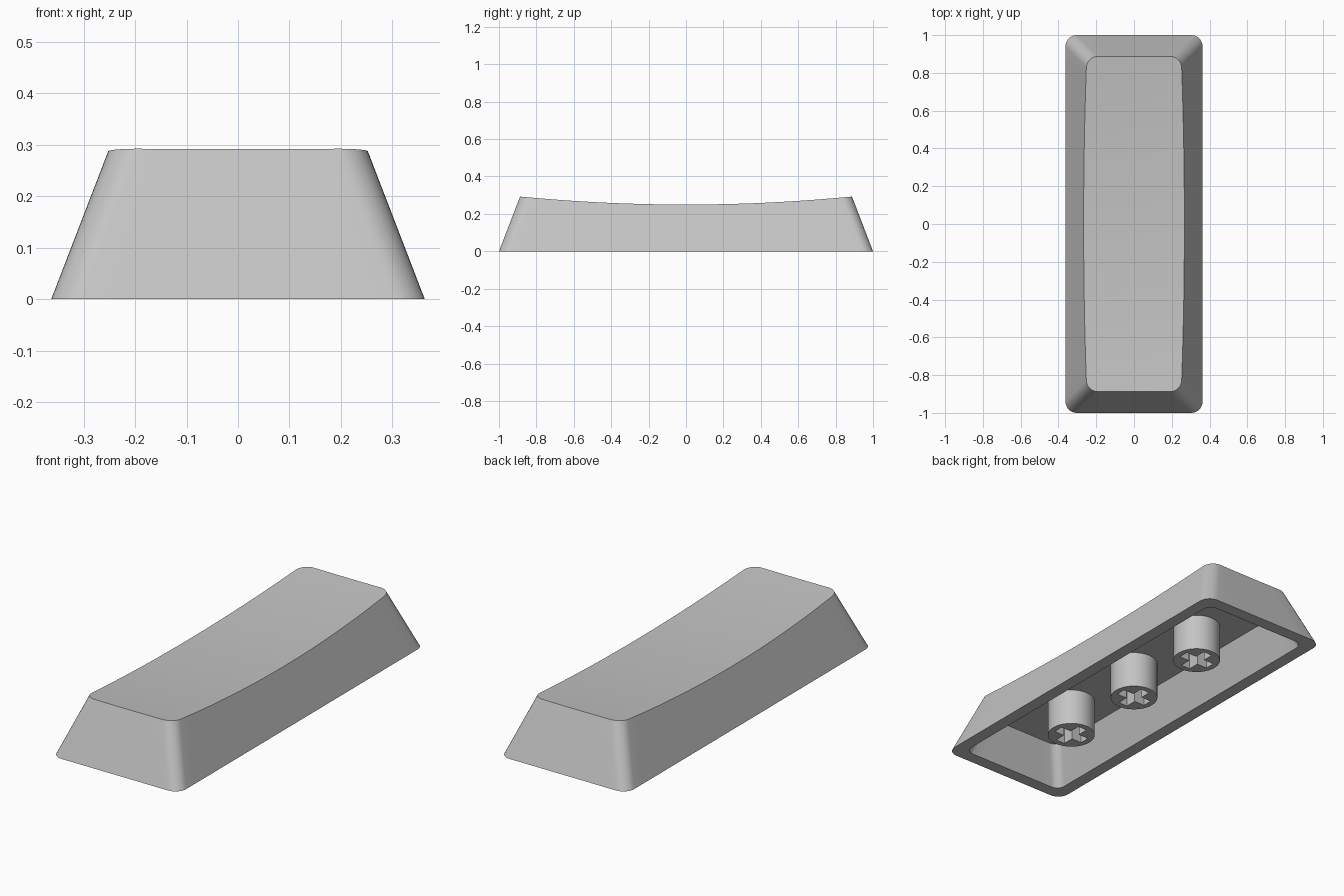
import bpy, bmesh, math

if "Cube" in bpy.data.objects:
    bpy.data.objects.remove(bpy.data.objects["Cube"])

HX, HY, SLOPE, WALL = 0.363, 1.0, 0.385, 0.065
CEILING = 0.19
COLS, ARC, ROWS = 8, 8, 28

grey = bpy.data.materials.new("light_grey")
grey.diffuse_color = (0.55, 0.55, 0.55, 1)
grey.use_nodes = True
grey.node_tree.nodes["Principled BSDF"].inputs["Base Color"].default_value = grey.diffuse_color


def dish(x, y):
    return 0.2485 + 0.043 * (y / 0.887) ** 2 + 0.02 * x * x


def outline_rows(hx, hy, r):
    """Half width and y of each row across a rounded rectangle."""
    rows = []
    for k in range(ARC + 1):
        a = math.pi / 2 * k / ARC
        rows.append((hx - r + r * math.sin(a), -hy + r - r * math.cos(a)))
    for k in range(1, ROWS):
        rows.append((hx, (-1 + 2 * k / ROWS) * (hy - r)))
    return rows + [(w, -y) for w, y in reversed(rows[:ARC + 1])]


def sheet(hx, hy, r, height):
    """Grid of points on a tapered rounded rectangle; height(x, y) gives z."""
    grid = []
    for row in range(len(outline_rows(hx, hy, r))):
        z = height(0, 0)
        for _ in range(6):  # settle the edge on the tapered wall
            w, y = outline_rows(hx - SLOPE * z, hy - SLOPE * z, r)[row]
            z = height(w, y)
        grid.append([(w * t, y, height(w * t, y))
                     for t in (-1 + 2 * c / COLS for c in range(COLS + 1))])
    return grid


def rim(g):
    """Points around the edge of a grid, in order."""
    return (g[0] + [row[-1] for row in g[1:-1]] + g[-1][::-1]
            + [row[0] for row in g[-2:0:-1]])


def finish(obj):
    obj.data.materials.clear()
    obj.data.materials.append(grey)
    bpy.ops.object.select_all(action='DESELECT')
    obj.select_set(True)
    bpy.context.view_layer.objects.active = obj
    bpy.ops.object.shade_smooth_by_angle(angle=math.radians(30))


# Hollow cap: dished top, sloped walls, flat rim, inner walls, flat ceiling
bm = bmesh.new()


def add_sheet(g):
    v = [[bm.verts.new(p) for p in row] for row in g]
    for a, b in zip(v, v[1:]):
        for i in range(COLS):
            bm.faces.new((a[i], a[i + 1], b[i + 1], b[i]))
    return rim(v)


def add_loop(g):
    return [bm.verts.new(p) for p in rim(g)]


def bridge(a, b):
    for i in range(len(a)):
        j = (i + 1) % len(a)
        bm.faces.new((a[i], a[j], b[j], b[i]))


top = add_sheet(sheet(HX, HY, 0.06, dish))
outer = add_loop(sheet(HX, HY, 0.06, lambda x, y: 0))
inner = add_loop(sheet(HX - WALL, HY - WALL, 0.045, lambda x, y: 0))
ceiling = add_sheet(sheet(HX - WALL, HY - WALL, 0.045, lambda x, y: CEILING))
bridge(outer, top)
bridge(inner, outer)
bridge(ceiling, inner)
bmesh.ops.recalc_face_normals(bm, faces=bm.faces[:])
mesh = bpy.data.meshes.new("keycap_shell")
bm.to_mesh(mesh)
bm.free()
shell = bpy.data.objects.new("keycap_shell", mesh)
bpy.context.collection.objects.link(shell)
finish(shell)

# Round stems with a cross-shaped socket
L, W = 0.085, 0.026
quarter = [(L, -W), (L, W), (W, W)]
cross = []
for k in range(4):
    c, s = round(math.cos(k * math.pi / 2)), round(math.sin(k * math.pi / 2))
    cross += [(x * c - y * s, x * s + y * c) for x, y in quarter]
circle = [(0.115 * math.cos(a), 0.115 * math.sin(a))
          for a in (2 * math.pi * k / 48 for k in range(48))]

for name, y in (("front_stem", -0.48), ("middle_stem", 0), ("back_stem", 0.48)):
    cu = bpy.data.curves.new(name, 'CURVE')
    cu.dimensions = '2D'
    cu.fill_mode = 'BOTH'
    cu.extrude = CEILING / 2
    for pts in (circle, cross):
        sp = cu.splines.new('POLY')
        sp.points.add(len(pts) - 1)
        for p, q in zip(sp.points, pts):
            p.co = (*q, 0, 1)
        sp.use_cyclic_u = True
    stem = bpy.data.objects.new(name, cu)
    stem.location = (0, y, CEILING / 2)
    bpy.context.collection.objects.link(stem)
    bpy.ops.object.select_all(action='DESELECT')
    stem.select_set(True)
    bpy.context.view_layer.objects.active = stem
    bpy.ops.object.convert(target='MESH')
    # weld the caps to the walls
    b = bmesh.new()
    b.from_mesh(stem.data)
    bmesh.ops.remove_doubles(b, verts=b.verts[:], dist=1e-4)
    bmesh.ops.recalc_face_normals(b, faces=b.faces[:])
    b.to_mesh(stem.data)
    b.free()
    finish(stem)
